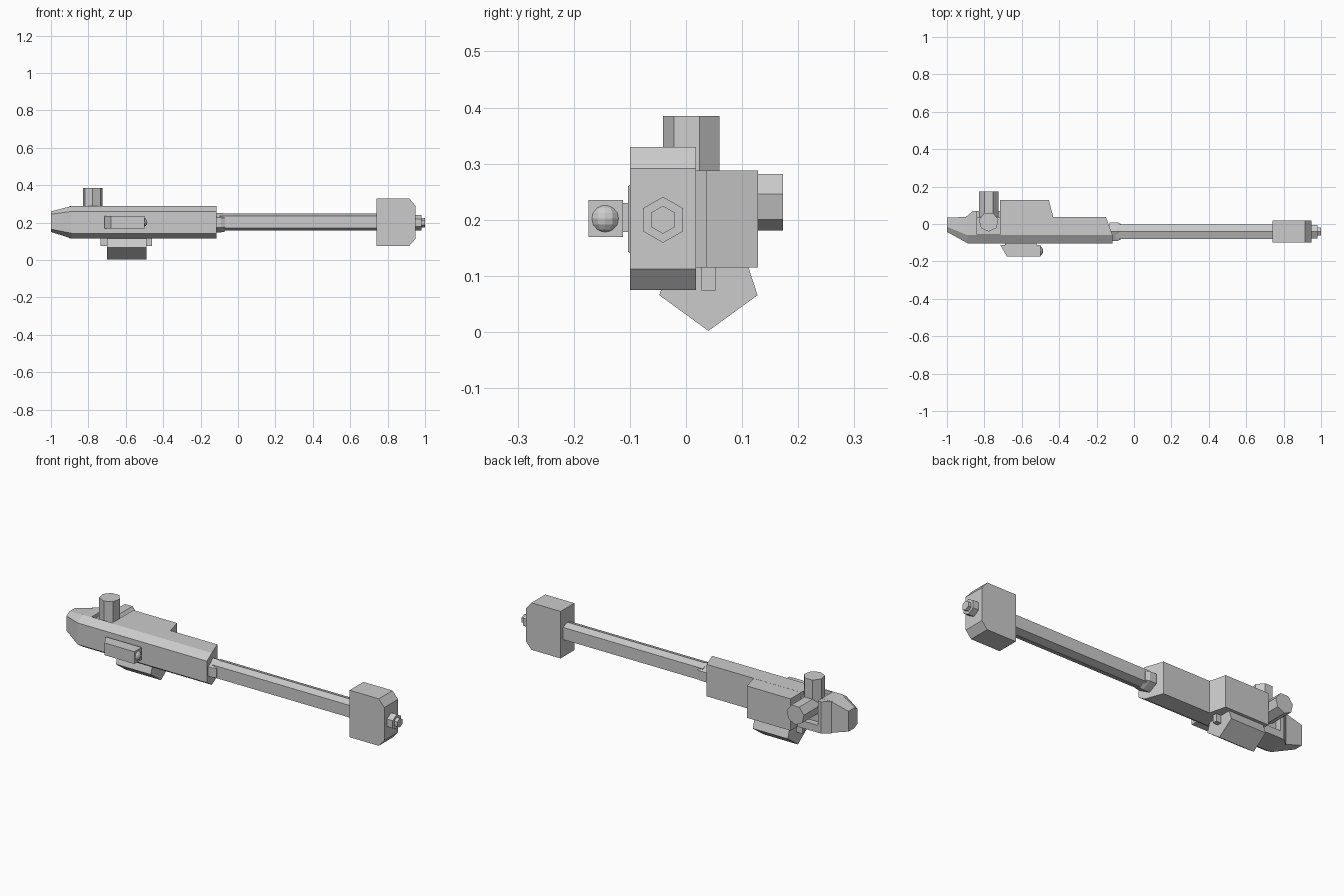
import bpy, math

if "Cube" in bpy.data.objects:
    bpy.data.objects.remove(bpy.data.objects["Cube"])


def mesh_object(name, verts, faces):
    me = bpy.data.meshes.new(name)
    me.from_pydata(verts, [], faces)
    ob = bpy.data.objects.new(name, me)
    bpy.context.collection.objects.link(ob)
    bpy.context.view_layer.objects.active = ob
    ob.select_set(True)
    bpy.ops.object.mode_set(mode='EDIT')
    bpy.ops.mesh.select_all(action='SELECT')
    bpy.ops.mesh.normals_make_consistent(inside=False)
    bpy.ops.object.mode_set(mode='OBJECT')
    ob.select_set(False)
    return ob


def loft(name, rings):
    """Skin a list of equal-length point rings and cap both ends."""
    n = len(rings[0])
    faces = [tuple(range(n)), tuple(range((len(rings) - 1) * n, len(rings) * n))]
    for r in range(len(rings) - 1):
        for i in range(n):
            j = (i + 1) % n
            faces.append((r * n + i, r * n + j, r * n + n + j, r * n + n + i))
    return mesh_object(name, [p for ring in rings for p in ring], faces)


def extrude(name, outline, axis, a, b):
    """Extrude a 2D outline along x, y or z from a to b."""
    def place(p, t):
        q = list(p)
        q.insert('xyz'.index(axis), t)
        return tuple(q)
    return loft(name, [[place(p, t) for p in outline] for t in (a, b)])


def box(name, x0, x1, y0, y1, z0, z1):
    return extrude(name, [(x0, y0), (x1, y0), (x1, y1), (x0, y1)], 'z', z0, z1)


def ngon(n, r, cx, cy):
    """Regular polygon with one corner pointing to negative second axis."""
    return [(cx + r * math.sin(2 * math.pi * i / n),
             cy - r * math.cos(2 * math.pi * i / n)) for i in range(n)]


# main body: chamfered front edges, tapered rear end, slanted nose face
def body_ring(x, x_back, back, mid, front, z0, z1, cut):
    return [(x_back, back, z0), (x_back, back, z1), (x, mid, z1),
            (x, front, z1 - cut), (x, front, z0 + cut), (x, mid, z0)]


body = loft('body', [
    body_ring(-1.0, -1.0, .035, -.015, -.042, .150, .260, .015),
    body_ring(-.89, -.89, .037, -.060, -.103, .115, .288, .028),
    body_ring(-.115, -.15, .037, -.060, -.103, .115, .288, .028)])

# shallow seat cut in the top for the knobs
cutter = box('seat_cutter', -.84, -.717, -.055, .2, .268, .4)
cutter.hide_render = True
mod = body.modifiers.new('seat', 'BOOLEAN')
mod.operation, mod.object, mod.solver = 'DIFFERENCE', cutter, 'EXACT'
bpy.context.view_layer.objects.active = body
bpy.ops.object.modifier_apply(modifier='seat')
bpy.data.objects.remove(cutter)

# rear-side housings
extrude('side_housing', [(-.717, .03), (-.717, .128), (-.455, .128), (-.43, .03)],
        'z', .115, .2875)
extrude('end_step', [(-.9, .03), (-.9, .037), (-.86, .07), (-.84, .07), (-.84, .03)],
        'z', .115, .2875)
box('knob_shelf', -.84, -.717, .03, .07, .115, .155)

# seven-sided knobs
extrude('top_knob', ngon(7, .053, -.777, .012), 'z', .26, .385)
extrude('side_knob', ngon(7, .053, -.777, .234), 'y', .03, .173)

# five-sided magazine drum and its bracket
extrude('drum', ngon(5, .092, .04, .094), 'x', -.70, -.49)
box('drum_bracket', -.735, -.46, .028, .053, .074, .13)

# barrel with collar
hexa = ngon(6, 1, 0, 0)


def hex_ring(x, ry, rz):
    return [(x, -.041 + ry * u, .2 + rz * v) for u, v in hexa]


loft('barrel_collar', [hex_ring(-.13, .058, .052), hex_ring(-.09, .058, .052),
                       hex_ring(-.07, .048, .048)])
barrel = [(-.041, .157), (-.08, .17), (-.08, .236), (-.041, .249), (-.002, .236), (-.002, .17)]
extrude('barrel', barrel, 'x', -.1, .76)

# muzzle block and stepped tip
extrude('muzzle_block', [(.74, .075), (.915, .075), (.948, .112), (.948, .291),
                         (.915, .33), (.74, .33)], 'y', -.1, .018)
loft('muzzle_tip', [hex_ring(.93, .041, .041), hex_ring(.982, .041, .041)])
loft('muzzle_bore', [hex_ring(.97, .025, .025), hex_ring(1.0, .025, .025)])

# sight lamp on the front side
extrude('lamp_case', [(-.715, -.112), (-.68, -.174), (-.5, -.174), (-.5, -.112)],
        'z', .169, .235)
box('lamp_mount', -.69, -.52, -.115, -.1, .178, .23)
bpy.ops.mesh.primitive_uv_sphere_add(segments=12, ring_count=8, radius=.027,
                                     location=(-.512, -.144, .202))
bpy.context.object.name = 'lamp_lens'
